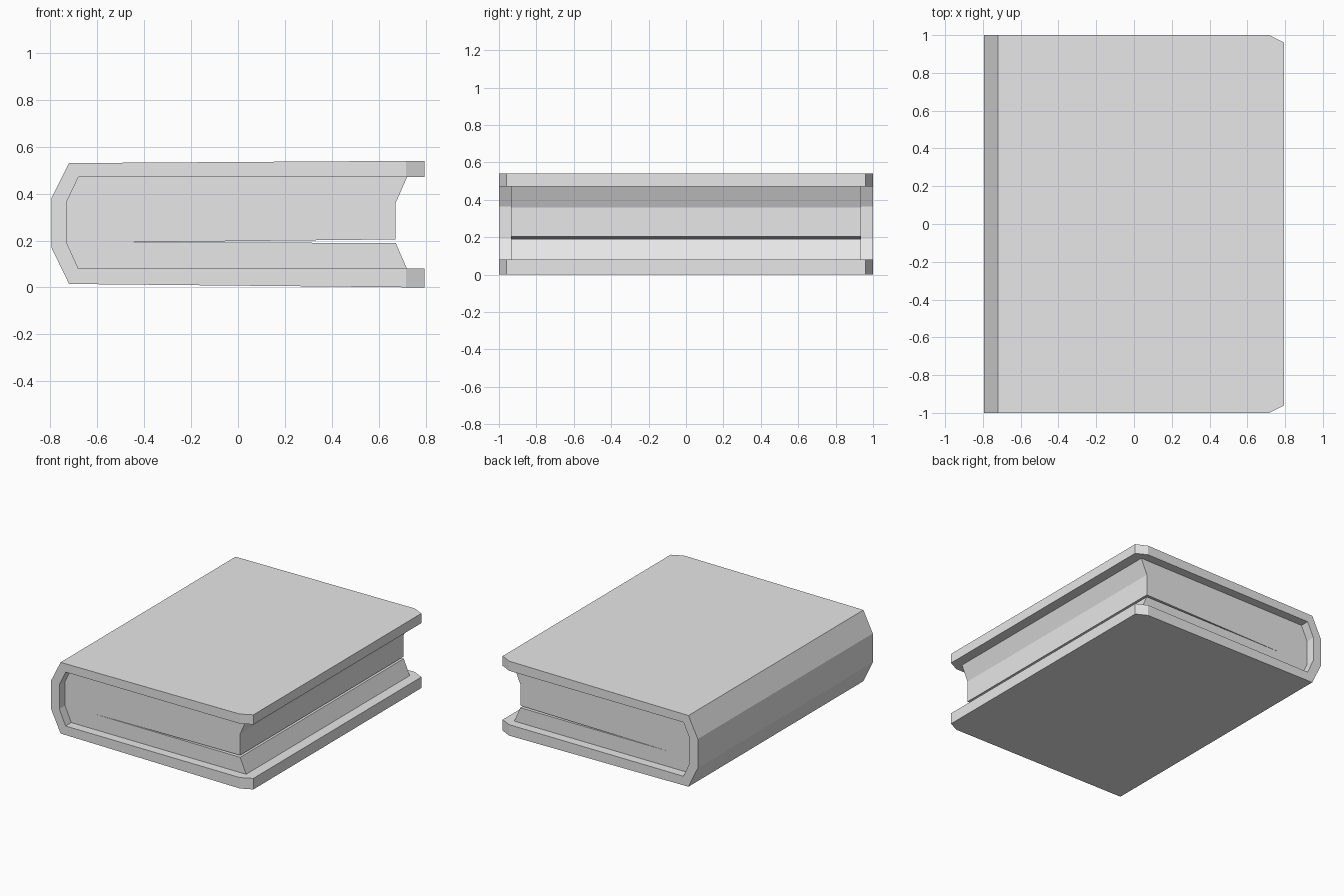
import bpy
import bmesh

if "Cube" in bpy.data.objects:
    bpy.data.objects.remove(bpy.data.objects["Cube"], do_unlink=True)

grey = bpy.data.materials.new("light_grey")
grey.use_nodes = True
grey.diffuse_color = (0.8, 0.8, 0.8, 1)
grey.node_tree.nodes["Principled BSDF"].inputs["Base Color"].default_value = (0.8, 0.8, 0.8, 1)


def extrude_profile(name, profile, half_depth):
    """Extrude an (x, z) outline along y, centred on y = 0."""
    bm = bmesh.new()
    face = bm.faces.new([bm.verts.new((x, -half_depth, z)) for x, z in profile])
    extruded = bmesh.ops.extrude_face_region(bm, geom=[face])["geom"]
    for v in extruded:
        if isinstance(v, bmesh.types.BMVert):
            v.co.y = half_depth
    bmesh.ops.recalc_face_normals(bm, faces=bm.faces[:])
    mesh = bpy.data.meshes.new(name)
    mesh.materials.append(grey)
    obj = bpy.data.objects.new(name, mesh)
    bpy.context.collection.objects.link(obj)
    return obj, bm


# Cover: two boards joined by a faceted spine
outer = [(0.795, 0.54), (-0.72, 0.53), (-0.795, 0.38),
         (-0.795, 0.17), (-0.72, 0.015), (0.795, 0)]
inner = [(0.795, 0.08), (-0.68, 0.08), (-0.73, 0.19),
         (-0.73, 0.365), (-0.68, 0.47), (0.795, 0.47)]
cover, bm = extrude_profile("cover", outer + inner, 1)

# Clip the four fore-edge corners of the boards
for side in (-1, 1):
    bmesh.ops.bisect_plane(bm, geom=bm.verts[:] + bm.edges[:] + bm.faces[:],
                           plane_co=(0.715, side, 0), plane_no=(0.04, side * 0.08, 0),
                           clear_outer=True)
    rim = [e for e in bm.edges if e.is_boundary]
    bmesh.ops.holes_fill(bm, edges=rim)
bmesh.ops.recalc_face_normals(bm, faces=bm.faces[:])
bm.to_mesh(cover.data)
bm.free()

# Page block: hollowed fore edge with a thin slit between the pages
page_outline = [(-0.68, 0.47), (-0.73, 0.365), (-0.73, 0.19), (-0.68, 0.08),
                (0.72, 0.08), (0.672, 0.19), (-0.51, 0.192),
                (0.672, 0.205), (0.672, 0.36), (0.72, 0.47)]
pages, bm = extrude_profile("pages", page_outline, 0.935)
bm.to_mesh(pages.data)
bm.free()
